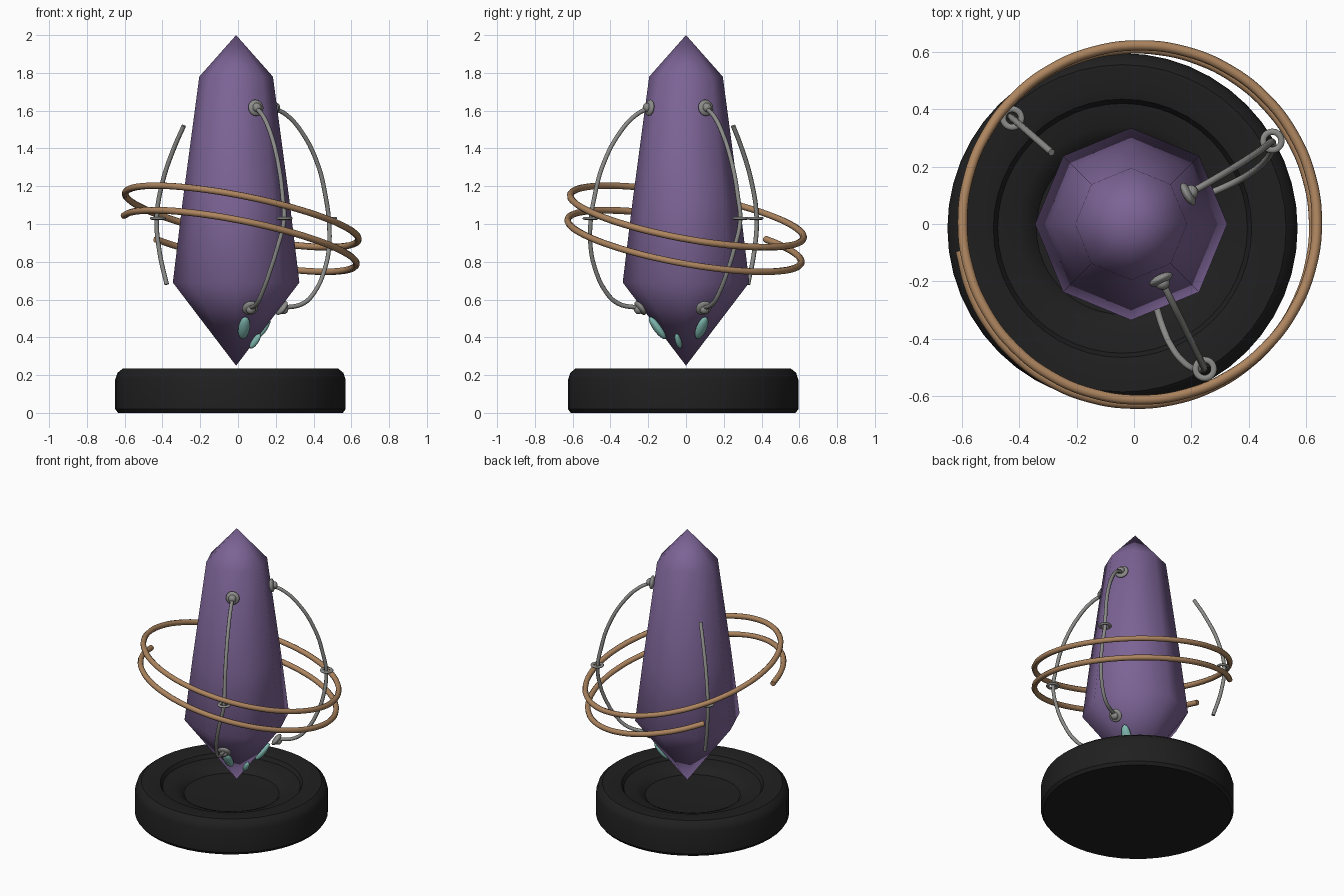
import bpy, bmesh, math
from mathutils import Vector, Matrix

if "Cube" in bpy.data.objects:
    bpy.data.objects.remove(bpy.data.objects["Cube"])


def material(name, rgb):
    m = bpy.data.materials.new(name)
    m.diffuse_color = (*rgb, 1)
    m.use_nodes = True
    m.node_tree.nodes["Principled BSDF"].inputs["Base Color"].default_value = m.diffuse_color
    return m


PURPLE = material("purple crystal", (0.20, 0.125, 0.30))
BLACK = material("black rubber", (0.014, 0.014, 0.014))
COPPER = material("copper", (0.42, 0.235, 0.115))
SILVER = material("silver grey", (0.26, 0.26, 0.25))
TEAL = material("pale teal", (0.22, 0.50, 0.45))


def finish(ob, mat, angle=40):
    ob.data.materials.append(mat)
    bpy.ops.object.select_all(action='DESELECT')
    ob.select_set(True)
    bpy.context.view_layer.objects.active = ob
    bpy.ops.object.shade_smooth_by_angle(angle=math.radians(angle))
    return ob


def lathe(name, profile, sides, centre, mat, angle):
    """Revolve a (radius, z) profile; zero radius makes a tip."""
    bm = bmesh.new()
    rings = []
    for r, z in profile:
        n = 1 if r == 0 else sides
        rings.append([bm.verts.new((centre[0] + r * math.cos(math.tau * i / sides),
                                    centre[1] + r * math.sin(math.tau * i / sides), z))
                      for i in range(n)])
    for a, b in zip(rings, rings[1:]):
        for i in range(sides):
            j = (i + 1) % sides
            quad = [a[i % len(a)], a[j % len(a)], b[j % len(b)], b[i % len(b)]]
            bm.faces.new(list(dict.fromkeys(quad)))
    bmesh.ops.recalc_face_normals(bm, faces=bm.faces)
    me = bpy.data.meshes.new(name)
    bm.to_mesh(me)
    bm.free()
    ob = bpy.data.objects.new(name, me)
    bpy.context.collection.objects.link(ob)
    return finish(ob, mat, angle)


def tube(name, points, radius, mat, closed=False):
    """Round wire through the points."""
    cu = bpy.data.curves.new(name, 'CURVE')
    cu.dimensions = '3D'
    cu.bevel_depth = radius
    cu.bevel_resolution = 2
    cu.use_fill_caps = True
    cu.resolution_u = 5
    sp = cu.splines.new('BEZIER')
    sp.bezier_points.add(len(points) - 1)
    for bp, p in zip(sp.bezier_points, points):
        bp.co = p
        bp.handle_left_type = bp.handle_right_type = 'AUTO'
    sp.use_cyclic_u = closed
    ob = bpy.data.objects.new(name, cu)
    bpy.context.collection.objects.link(ob)
    bpy.ops.object.select_all(action='DESELECT')
    ob.select_set(True)
    bpy.context.view_layer.objects.active = ob
    bpy.ops.object.convert(target='MESH')
    return finish(bpy.context.object, mat, 60)


def blob(name, centre, frame, size, mat):
    """Ellipsoid with half sizes along the three frame axes."""
    bpy.ops.mesh.primitive_uv_sphere_add(segments=16, ring_count=10, radius=1)
    ob = bpy.context.object
    ob.name = name
    ob.matrix_world = (Matrix.Translation(centre) @ frame.to_4x4()
                       @ Matrix.Diagonal((*size, 1)))
    return finish(ob, mat, 80)


def surface_frame(azimuth, dr, dz):
    """Axes: across, along the slope, outward."""
    c, s = math.cos(azimuth), math.sin(azimuth)
    along = Vector((c * dr, s * dr, dz)).normalized()
    across = Vector((-s, c, 0))
    return Matrix((across, along, across.cross(along))).transposed()


# Crystal: eight sided gem
lathe("crystal", [(0, 0.25), (0.335, 0.69), (0.283, 1.12), (0.195, 1.78), (0, 2.0)],
      8, (-0.01, 0), PURPLE, 46)

# Round base with dished top
lathe("base", [(0, 0), (0.595, 0), (0.61, 0.02), (0.61, 0.175), (0.598, 0.212), (0.57, 0.235),
               (0.49, 0.235), (0.45, 0.225), (0.435, 0.20), (0.36, 0.19), (0.325, 0.175),
               (0.30, 0.15), (0, 0.13)], 48, (-0.04, -0.015), BLACK, 35)


# Two tilted copper hoops, the lower one open at the back left
def hoop(name, cx, cy, cz, r, start, end, closed):
    n = 24
    pts = []
    for i in range(n):
        a = math.radians(start + (end - start) * i / (n if closed else n - 1))
        pts.append((cx + r * math.cos(a), cy + r * math.sin(a),
                    cz - 0.12 * math.cos(a) - 0.11 * math.sin(a)))
    tube(name, pts, 0.018, COPPER, closed)


hoop("upper_hoop", 0.02, 0.005, 1.04, 0.617, 0, 360, True)
hoop("lower_hoop", 0.008, -0.008, 0.91, 0.618, 188, 496, False)

# Silver bowed wires, each with a washer at the middle
FULL = [(0.215, 1.615), (0.29, 1.58), (0.385, 1.49), (0.49, 1.31), (0.54, 1.14), (0.56, 1.02),
        (0.545, 0.87), (0.51, 0.76), (0.45, 0.65), (0.375, 0.58), (0.25, 0.555)]
SHORT = [(0.38, 1.52), (0.45, 1.40), (0.53, 1.22), (0.57, 1.03), (0.55, 0.85), (0.50, 0.68)]


def bowed_wire(name, path, top, middle, bottom):
    pts = []
    for r, z in path:
        if z > 1.03:
            a = middle + (top - middle) * (z - 1.03) / 0.585
        else:
            a = middle + (bottom - middle) * (1.03 - z) / 0.475
        a = math.radians(a)
        pts.append(Vector((r * math.cos(a), r * math.sin(a), z)))
    tube(name + "_wire", pts, 0.012, SILVER)
    a = math.radians(middle)
    bpy.ops.mesh.primitive_torus_add(major_radius=0.032, minor_radius=0.011, major_segments=20,
                                     minor_segments=8,
                                     location=(0.562 * math.cos(a), 0.562 * math.sin(a), 1.03))
    bpy.context.object.name = name + "_washer"
    bpy.context.object.scale.z = 0.7
    finish(bpy.context.object, SILVER, 80)
    return pts


for name, top, middle, bottom in (("front", -64, -64, -75), ("right", 29, 31, 22)):
    pts = bowed_wire(name, FULL, top, middle, bottom)
    # Mounting studs on the crystal
    for end, p, az, slope in (("top", pts[0], top, (-0.13, 1)),
                              ("bottom", pts[-1], bottom, (0.335, 0.45))):
        frame = surface_frame(math.radians(az), *slope)
        blob(f"{name}_{end}_disc", p, frame, (0.044, 0.044, 0.018), SILVER)
        blob(f"{name}_{end}_knob", p + frame.col[2] * 0.015, frame, (0.025, 0.025, 0.022), SILVER)
bowed_wire("back_left", SHORT, 139, 139, 139)

# Teal petals on the lower facets
for name, az, r, z, half in (("front", -78, 0.155, 0.45, (0.031, 0.072, 0.022)),
                             ("right", 32, 0.155, 0.45, (0.031, 0.072, 0.022)),
                             ("middle", -24, 0.10, 0.38, (0.016, 0.048, 0.018))):
    a = math.radians(az)
    blob(name + "_petal", Vector((r * math.cos(a), r * math.sin(a), z)),
         surface_frame(a, 0.335, 0.45), half, TEAL)
